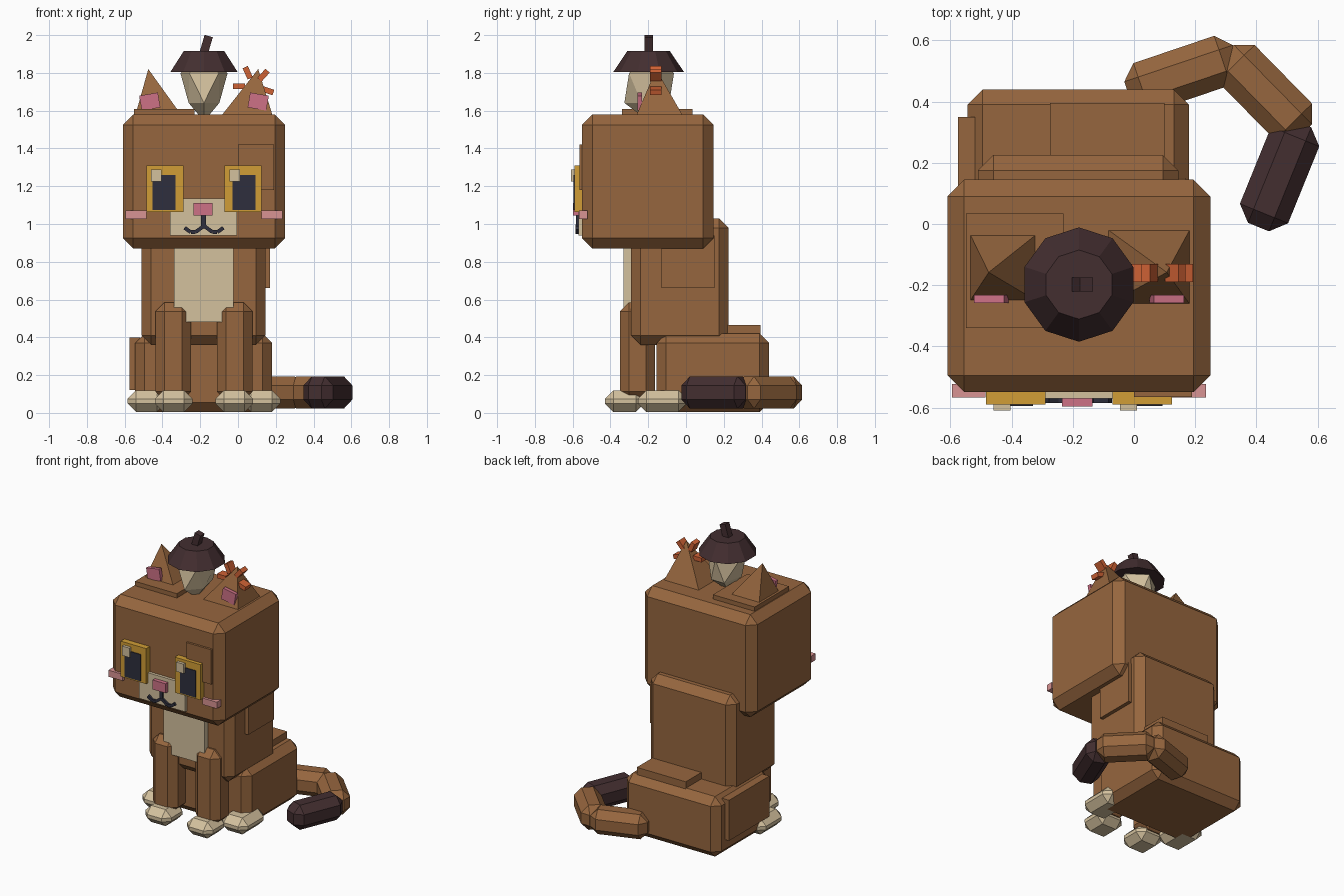
import bpy
import bmesh
from math import radians, pi, cos, sin
from mathutils import Matrix, Vector

default_cube = bpy.data.objects.get("Cube")
if default_cube:
    bpy.data.objects.remove(default_cube, do_unlink=True)


def make_material(name, red, green, blue):
    """Flat material from display values, converted to linear."""
    def linear(c):
        c /= 255
        return c / 12.92 if c < 0.04 else ((c + 0.055) / 1.055) ** 2.4
    colour = (linear(red), linear(green), linear(blue), 1)
    material = bpy.data.materials.new(name)
    material.use_nodes = True
    material.diffuse_color = colour
    shader = material.node_tree.nodes["Principled BSDF"]
    shader.inputs["Base Color"].default_value = colour
    return material


fur = make_material("brown fur", 150, 102, 62)
cream = make_material("cream", 212, 193, 158)
dark = make_material("dark brown", 67, 46, 48)
ink = make_material("dark navy", 46, 47, 61)
amber = make_material("amber", 209, 158, 54)
rose = make_material("rose pink", 205, 113, 134)
blush = make_material("blush pink", 216, 147, 147)
orange = make_material("orange", 207, 98, 53)

CENTRE = -0.18  # the animal's own mirror plane
SIDES = (("right", -1), ("left", 1))


def finish(name, bm, material):
    bmesh.ops.recalc_face_normals(bm, faces=bm.faces)
    mesh = bpy.data.meshes.new(name)
    bm.to_mesh(mesh)
    bm.free()
    mesh.materials.append(material)
    obj = bpy.data.objects.new(name, mesh)
    bpy.context.collection.objects.link(obj)
    return obj


def block(name, material, centre, size, bevel=0, turn=None):
    """Box with optional chamfered edges and rotation."""
    bm = bmesh.new()
    bmesh.ops.create_cube(bm, size=1)
    bmesh.ops.scale(bm, vec=size, verts=bm.verts)
    if bevel:
        bmesh.ops.bevel(bm, geom=bm.edges[:], offset=bevel, segments=1,
                        affect='EDGES', profile=0.5)
    if turn:
        bmesh.ops.transform(bm, matrix=turn, verts=bm.verts)
    bmesh.ops.translate(bm, vec=centre, verts=bm.verts)
    return finish(name, bm, material)


def span(name, material, xs, ys, zs, bevel=0):
    """Box given by its extent along each axis."""
    ranges = (xs, ys, zs)
    block(name, material, [(a + b) / 2 for a, b in ranges],
          [b - a for a, b in ranges], bevel)


def bar(name, material, start, end, width, depth, bevel=0):
    """Box running between two points."""
    start, end = Vector(start), Vector(end)
    along = end - start
    turn = along.to_track_quat('Z', 'Y').to_matrix().to_4x4()
    block(name, material, (start + end) / 2, (width, depth, along.length),
          bevel, turn)


# Main masses
span("head", fur, (-.61, .25), (-.55, .145), (.87, 1.58), .055)
span("torso", fur, (-.51, .145), (-.29, .225), (.36, 1.03), .05)
span("haunches", fur, (-.545, .18), (-.155, .44), (.005, .42), .05)
span("chest_bib", cream, (-.34, -.025), (-.33, -.27), (.48, .95))

# Raised fur patches
span("crown_patch", fur, (-.55, -.23), (-.34, .035), (1.56, 1.61))
span("brow_patch", fur, (0, .19), (-.565, -.53), (1.18, 1.42))
span("flank_patch", fur, (.12, .17), (-.13, .15), (.66, .94))
span("hip_patch", fur, (-.575, -.52), (-.09, .35), (.12, .40))
span("rump_patch", fur, (-.275, .10), (.20, .395), (.40, .465))

# Muzzle, nose and mouth
span("muzzle", cream, (-.36, -.005), (-.57, -.53), (.94, 1.135))
span("nose", rose, (-.235, -.135), (-.597, -.54), (1.045, 1.11))
span("mouth_stem", ink, (-.195, -.17), (-.582, -.56), (.985, 1.05))

for side, s in SIDES:
    def x(offset):
        return CENTRE + s * offset

    # Eyes and cheeks
    block(side + "_eye", amber, (x(.207), -.565, 1.187), (.195, .05, .245))
    block(side + "_pupil", ink, (x(.212), -.57, 1.167), (.122, .05, .185))
    glint_x = x(.207) - .045
    block(side + "_glint", cream, (glint_x, -.585, 1.257), (.055, .05, .065))
    block(side + "_cheek", blush, (x(.36), -.545, 1.048), (.11, .045, .045))

    # Mouth curl
    curl = [(x(0), .99), (x(.045), .957), (x(.07), .957), (x(.103), .98)]
    for i, (a, b) in enumerate(zip(curl, curl[1:])):
        bar(f"{side}_mouth_{i}", ink, (a[0], -.572, a[1]),
            (b[0], -.572, b[1]), .026, .02)

    # Front leg and paws
    block(side + "_front_leg", fur, (x(.163), -.257, .325),
          (.19, .186, .52), .048)
    block(side + "_front_paw", cream, (x(.16), -.325, .062),
          (.2, .21, .114), .045)
    block(side + "_hind_paw", cream, (x(.305), -.125, .062),
          (.2, .26, .114), .045)

    # Ear: a leaning four-sided pyramid with a pink plate in front
    ear_x, width, tip_x = ((-.42, .25, -.475), (.047, .275, .107))[s > 0]
    bm = bmesh.new()
    bmesh.ops.create_cone(bm, cap_ends=True, segments=4, radius1=.5 ** .5,
                          radius2=0, depth=1,
                          matrix=Matrix.Rotation(pi / 4, 4, 'Z'))
    bmesh.ops.remove_doubles(bm, verts=bm.verts, dist=.001)
    bmesh.ops.scale(bm, vec=(width, .25, .25), verts=bm.verts)
    bmesh.ops.translate(bm, vec=(ear_x, -.14, 1.695), verts=bm.verts)
    tip = max(bm.verts, key=lambda v: v.co.z)
    tip.co.x, tip.co.y = tip_x, -.158
    finish(side + "_ear", bm, fur)
    block(side + "_inner_ear", rose, (x(.287), -.245, 1.648),
          (.1, .025, .08), 0, Matrix.Rotation(radians(10 * s), 4, 'Y'))

# Leaf cluster tucked behind the left ear tip
for i in range(5):
    angle = radians(-18 + 66 * i)
    reach = Vector((cos(angle), 0, sin(angle)))
    hub = Vector((.083, -.16, 1.73))
    bar(f"leaf_{i}", orange, hub + reach * .045, hub + reach * .11,
        .06, .03)

# Acorn nut, narrower toward the bottom
bm = bmesh.new()
bmesh.ops.create_icosphere(bm, subdivisions=1, radius=.147,
                           matrix=Matrix.Rotation(pi / 2, 4, 'Z'))
for v in bm.verts:
    v.co.z *= 1.2
    if v.co.z < 0:
        v.co.x *= .65
bmesh.ops.translate(bm, vec=(CENTRE, -.195, 1.72), verts=bm.verts)
finish("acorn_nut", bm, cream)

# Acorn cap and stem
bm = bmesh.new()
bmesh.ops.create_cone(bm, cap_ends=True, segments=10, radius1=.187,
                      radius2=.113, depth=.11)
bmesh.ops.translate(bm, vec=(CENTRE, -.198, 1.86), verts=bm.verts)
finish("acorn_cap", bm, dark)
bar("acorn_stem", dark, (-.186, -.198, 1.89), (-.155, -.198, 1.995), .045, .045)

# Tail of three chamfered segments
tail = [("tail_base", fur, (-.02, .43), (.335, .55)),
        ("tail_middle", fur, (.3, .56), (.555, .3)),
        ("tail_tip", dark, (.545, .33), (.407, -.01))]
for name, material, a, b in tail:
    bar(name, material, (*a, .108), (*b, .108), .17, .17, .048)
